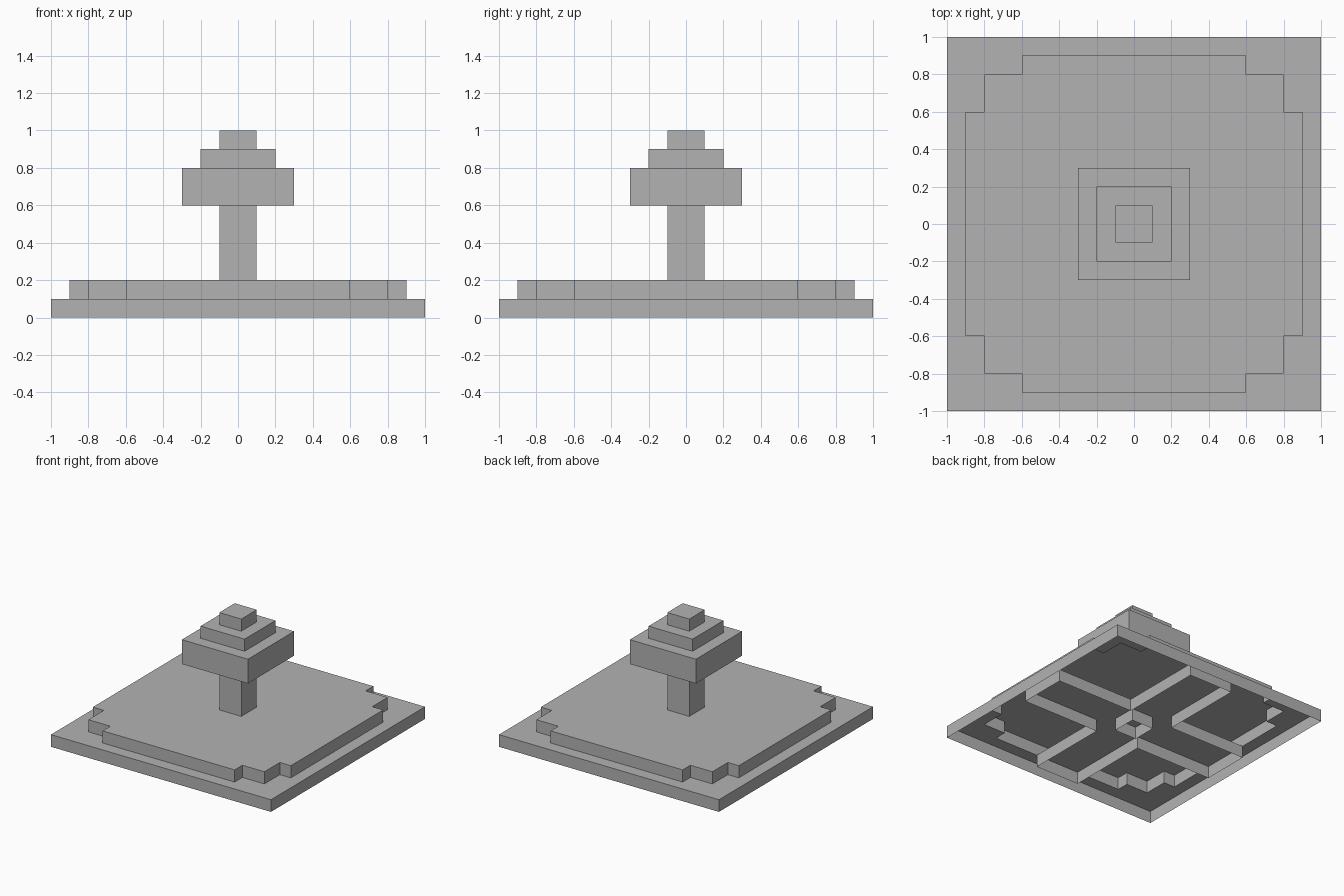
import bpy
import bmesh

cube = bpy.data.objects.get("Cube")
if cube:
    bpy.data.objects.remove(cube, do_unlink=True)

# One plain stone grey
grey = bpy.data.materials.new("stone_grey")
grey.use_nodes = True
colour = (0.45, 0.45, 0.45, 1)
grey.diffuse_color = colour
grey.node_tree.nodes["Principled BSDF"].inputs["Base Color"].default_value = colour


def four_fold(quarter):
    """Repeat a quarter outline around z, counter-clockwise."""
    outline = []
    for _ in range(4):
        outline += quarter
        quarter = [(-y, x) for x, y in quarter]
    return outline


def square(half):
    return four_fold([(half, half)])


def shell(name, outline, bottom, top, cap=True, floor=False, hole=None):
    """Upright walls around an outline, with optional cap, floor and cap hole."""
    bm = bmesh.new()
    low = [bm.verts.new((x, y, bottom)) for x, y in outline]
    high = [bm.verts.new((x, y, top)) for x, y in outline]
    count = len(outline)
    for i in range(count):
        j = (i + 1) % count
        bm.faces.new((low[i], low[j], high[j], high[i]))
    if hole:
        inner = [bm.verts.new((x, y, top)) for x, y in hole]
        edges = [bm.edges.get((high[i], high[(i + 1) % count])) for i in range(count)]
        edges += [bm.edges.new((v, inner[(i + 1) % len(inner)]))
                  for i, v in enumerate(inner)]
        bmesh.ops.triangle_fill(bm, edges=edges, use_beauty=True, normal=(0, 0, 1))
    elif cap:
        bm.faces.new(high)
    if floor:
        bm.faces.new(low[::-1])
    mesh = bpy.data.meshes.new(name)
    bm.to_mesh(mesh)
    bm.free()
    mesh.materials.append(grey)
    obj = bpy.data.objects.new(name, mesh)
    bpy.context.collection.objects.link(obj)


# Stepped deck on an open square base
deck = four_fold([(0.9, 0.6), (0.8, 0.6), (0.8, 0.8), (0.6, 0.8), (0.6, 0.9)])
shell("base_rim", square(1), 0, 0.1, hole=deck)
shell("stepped_deck", deck, 0.1, 0.2)

# Hollow cross and central tube under the deck
cross = four_fold([(0.9, 0.2), (0.2, 0.2), (0.2, 0.9)])
shell("underside_cross", cross, 0, 0.1)
shell("underside_tube", square(0.1), 0, 0.1, cap=False)

# Pillar and tiered head
shell("pillar", square(0.1), 0.2, 0.6, cap=False)
shell("head_block", square(0.3), 0.6, 0.8, floor=True)
shell("head_step", square(0.2), 0.8, 0.9)
shell("head_tip", square(0.1), 0.9, 1.0)
